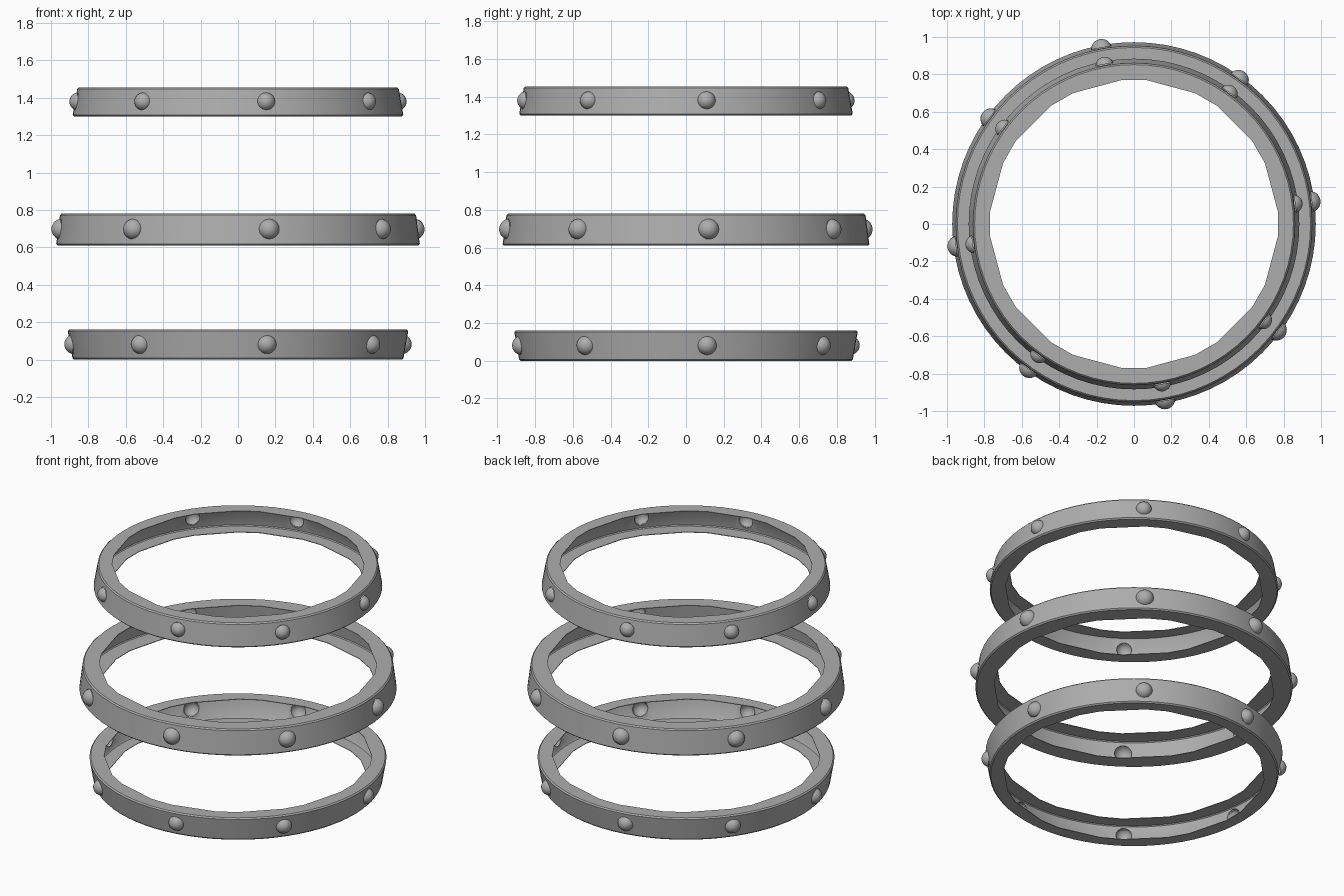
import bpy, bmesh, math
from mathutils import Vector, Matrix

cube = bpy.data.objects.get("Cube")
if cube:
    bpy.data.objects.remove(cube)

# One plain steel colour
steel = bpy.data.materials.new("grey_steel")
steel.use_nodes = True
colour = (0.42, 0.42, 0.42, 1)
steel.diffuse_color = colour
steel.node_tree.nodes["Principled BSDF"].inputs["Base Color"].default_value = colour

STEPS = 72
RIVET_ANGLES = [7.2, 54, 100.5, 143.7, 187.2, 234, 280, 323.3]


def make_object(name, bm):
    mesh = bpy.data.meshes.new(name)
    bm.to_mesh(mesh)
    bm.free()
    mesh.materials.append(steel)
    obj = bpy.data.objects.new(name, mesh)
    bpy.context.collection.objects.link(obj)
    return obj


def stave_radius(deg, r):
    """Radius of the inner edge: wide flats joined by narrow corner flats."""
    if deg % 30 in (5, 25):
        return r
    if deg % 30 == 0:
        return r * math.cos(math.radians(5))
    off = (deg % 30) - 15
    return r * math.cos(math.radians(10)) / math.cos(math.radians(off))


def hoop_band(name, z0, z1, r0, r1, hole0, hole1):
    """Inward-open channel: lower flange, sloped wall and upper flange."""
    bevel = 0.008
    bm = bmesh.new()
    rows = []
    for i in range(STEPS):
        deg = i * 360 // STEPS
        a = math.radians(deg)
        profile = [(stave_radius(deg, hole0), z0), (r0 - bevel, z0),
                   (r0, z0 + bevel), (r1, z1 - bevel),
                   (r1 - bevel, z1), (stave_radius(deg, hole1), z1)]
        rows.append([bm.verts.new((r * math.cos(a), r * math.sin(a), z))
                     for r, z in profile])
    for i, row in enumerate(rows):
        nxt = rows[(i + 1) % STEPS]
        for j in range(len(row) - 1):
            bm.faces.new((row[j], nxt[j], nxt[j + 1], row[j + 1]))
    obj = make_object(name, bm)
    solid = obj.modifiers.new("thickness", "SOLIDIFY")
    solid.thickness = 0.004
    solid.offset = -1
    return obj


def add_spheres(bm, radius, distance, z, keep_beyond=None):
    """Spheres around the hoop, optionally trimmed to outward domes."""
    for deg in RIVET_ANGLES:
        turn = Matrix.Rotation(math.radians(deg), 4, "Z")
        place = turn @ Matrix.Translation((distance, 0, z)) @ Matrix.Rotation(math.pi / 2, 4, "Y")
        verts = bmesh.ops.create_uvsphere(bm, u_segments=20, v_segments=14,
                                          radius=radius, matrix=place)["verts"]
        if keep_beyond is not None:
            out = turn @ Vector((1, 0, 0))
            geom = set(verts)
            for v in verts:
                geom.update(v.link_edges, v.link_faces)
            bmesh.ops.bisect_plane(bm, geom=list(geom), plane_co=out * keep_beyond,
                                   plane_no=out, clear_inner=True)


def bake(obj):
    graph = bpy.context.evaluated_depsgraph_get()
    mesh = bpy.data.meshes.new_from_object(obj.evaluated_get(graph))
    obj.modifiers.clear()
    obj.data = mesh


def smooth(obj):
    bpy.ops.object.select_all(action="DESELECT")
    obj.select_set(True)
    bpy.context.view_layer.objects.active = obj
    bpy.ops.object.shade_smooth_by_angle(angle=math.radians(35))


def hoop(name, z0, z1, r0, r1, hole0, hole1, rivet, rise):
    band = hoop_band(name + "_hoop", z0, z1, r0, r1, hole0, hole1)
    mid_z, wall = (z0 + z1) / 2 + 0.002, (r0 + r1) / 2
    centre = wall + rise - rivet

    # Openings behind the hollow rivets
    bm = bmesh.new()
    add_spheres(bm, rivet - 0.002, centre, mid_z)
    cutter = make_object("rivet_cutter", bm)
    cutter.hide_render = True
    cut = band.modifiers.new("rivet_openings", "BOOLEAN")
    cut.operation = "DIFFERENCE"
    cut.solver = "EXACT"
    cut.object = cutter
    bake(band)
    bpy.data.objects.remove(cutter)
    smooth(band)

    # Domed rivet heads
    bm = bmesh.new()
    add_spheres(bm, rivet, centre, mid_z, wall - 0.004)
    smooth(make_object(name + "_rivets", bm))


hoop("lower", 0.0, 0.16, 0.885, 0.91, 0.80, 0.82, 0.052, 0.038)
hoop("middle", 0.61, 0.78, 0.972, 0.952, 0.86, 0.85, 0.056, 0.043)
hoop("upper", 1.30, 1.455, 0.884, 0.86, 0.79, 0.772, 0.049, 0.036)
